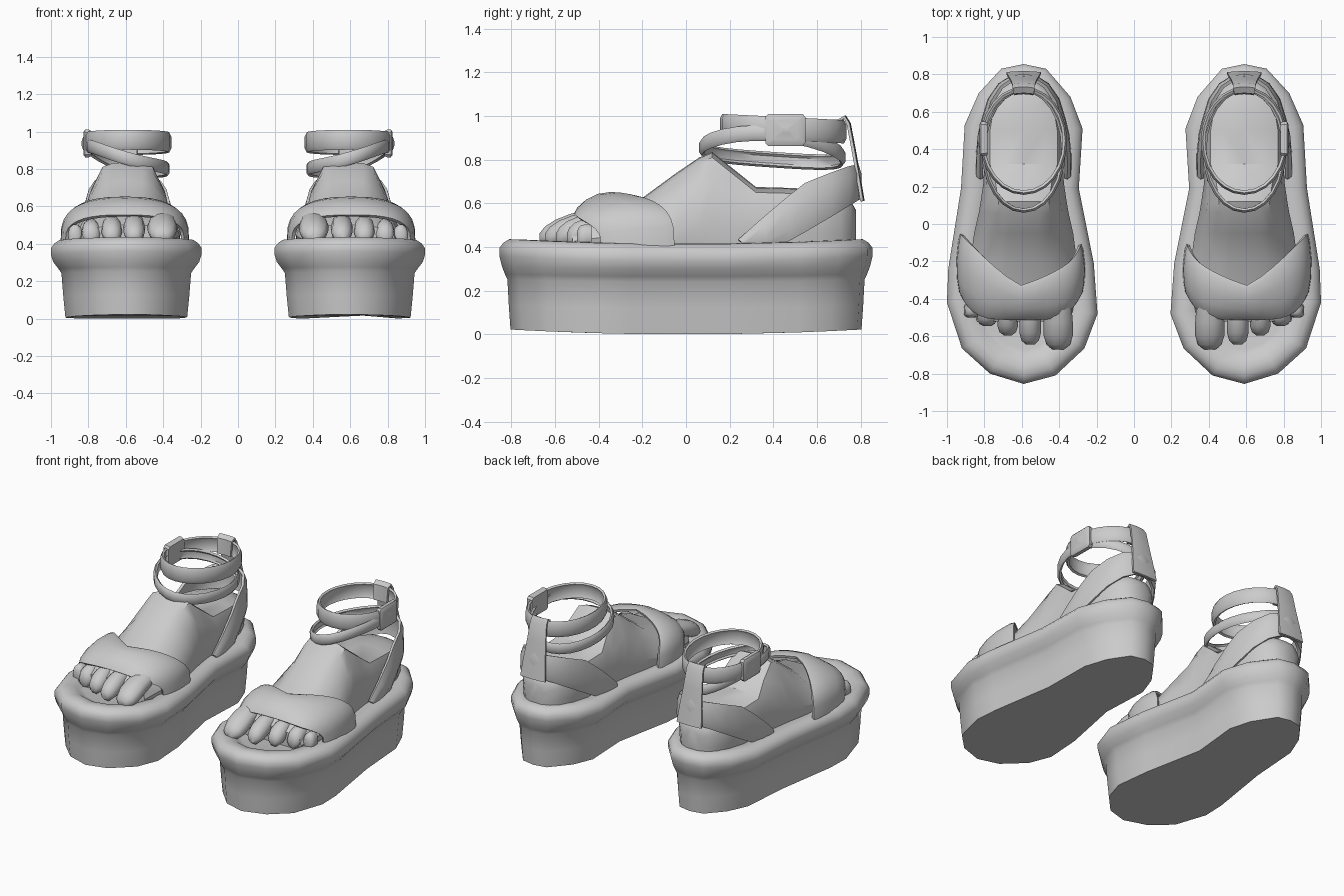
import bpy, bmesh, math
from mathutils import Vector

if "Cube" in bpy.data.objects:
    bpy.data.objects.remove(bpy.data.objects["Cube"])

grey = bpy.data.materials.new("plain grey")
grey.diffuse_color = (0.6, 0.6, 0.6, 1)
grey.use_nodes = True
grey.node_tree.nodes["Principled BSDF"].inputs["Base Color"].default_value = grey.diffuse_color
CX = 0.59  # centre line of one shoe


def build(name, rows, ring=False, caps=False, thick=0, angle=40):
    """Skin rows of points into a surface, thicken it and mirror it to the other shoe."""
    bm = bmesh.new()
    vs = [[bm.verts.new(p) for p in r] for r in rows]
    n = len(rows[0])
    for a, b in zip(vs, vs[1:]):
        for i in range(n if ring else n - 1):
            j = (i + 1) % n
            bm.faces.new((a[i], a[j], b[j], b[i]))
    if caps:
        bm.faces.new(vs[0][::-1])
        bm.faces.new(vs[-1])
    bmesh.ops.recalc_face_normals(bm, faces=bm.faces)
    me = bpy.data.meshes.new(name)
    bm.to_mesh(me)
    bm.free()
    me.materials.append(grey)
    ob = bpy.data.objects.new(name, me)
    bpy.context.collection.objects.link(ob)
    if thick:
        s = ob.modifiers.new("thickness", 'SOLIDIFY')
        s.thickness = thick
        s.offset = 0
    m = ob.modifiers.new("other shoe", 'MIRROR')
    m.use_clip = False
    m.use_mirror_merge = False
    bpy.ops.object.select_all(action='DESELECT')
    ob.select_set(True)
    bpy.context.view_layer.objects.active = ob
    bpy.ops.object.convert(target='MESH')
    bpy.ops.object.shade_smooth_by_angle(angle=math.radians(angle))
    return ob


# Platform sole: outline offset inwards at each height, less at toe and heel
outline = [Vector(p) for p in [
    (.59, -.855), (.77, -.80), (.92, -.665), (1.0, -.42), (.993, -.24), (.925, .19),
    (.905, .53), (.83, .70), (.71, .83), (.59, .855), (.47, .83), (.34, .68),
    (.275, .51), (.295, .19), (.215, -.21), (.195, -.48), (.265, -.665), (.42, -.81)]]


def inset(d, low):
    pts = []
    for i, p in enumerate(outline):
        t = outline[(i + 1) % len(outline)] - outline[i - 1]
        k = 1 - .35 * (p.y / .85) ** 4 if low else 1
        pts.append(p + Vector((-t.y, t.x)).normalized() * d * k)
    return pts


rows = []
for d, z in [(.08, 0), (.068, .12), (.058, .24), (.04, .265), (.012, .30), (0, .335), (0, .37),
             (.018, .395), (.045, .413), (.085, .415), (.125, .408), (.15, .39), (.18, .383)]:
    lift = .025 if z < .05 or z > .3 else .012
    rows.append([(p.x, p.y, z + lift * (p.y / .85) ** 2) for p in inset(d, z < .3)])
build("platform_sole", rows, ring=True, caps=True, angle=50)

# Foot: sections along y (y, base half width, top half width, top height)
rows = []
for y, w, t, top in [(-.52, .25, .20, .50), (-.38, .28, .17, .58), (-.2, .285, .14, .625),
                     (-.05, .265, .13, .735), (.06, .24, .135, .81), (.12, .23, .135, .835),
                     (.22, .215, .15, .755), (.32, .21, .18, .675), (.5, .20, .18, .67),
                     (.62, .18, .16, .655), (.71, .14, .12, .635), (.755, .095, .08, .61),
                     (.778, .04, .035, .57)]:
    h = top - .40
    half = [(w * .95, .39), (w, .40 + .25 * h), ((w + t) / 2 + .015, .40 + .65 * h),
            (t, top - .025), (t * .6, top - .004)]
    sec = half + [(0, top)] + [(-x, z) for x, z in reversed(half)]
    rows.append([(CX + x, y, z) for x, z in sec])
build("foot", rows, ring=True, caps=True, angle=35)

# Toes: tapered rounded fingers running forward and down
for i, (x, tip, r, rise) in enumerate([(.405, -.67, .078, .08), (.555, -.645, .058, .07),
                                       (.675, -.595, .055, .06), (.785, -.545, .052, .04),
                                       (.87, -.50, .04, .01)]):
    rows = []
    for f, s, k in [(0, .4, 0), (.1, .8, .1), (.3, 1, .35), (.6, 1, .7), (1, .9, 1)]:
        y = tip + f * (-.43 - tip)
        rows.append([(x + r * s * math.cos(a), y, .44 + rise * k + .06 * s * math.sin(a))
                     for a in [j * math.tau / 10 for j in range(10)]])
    build("toe_%d" % (i + 1), rows, ring=True, caps=True, angle=50)

# Wide strap over the toes, notched at the back
rows = []
for v, h, hw in [(0, .145, .31), (.08, .17, .322), (.3, .205, .333), (.6, .23, .335),
                 (.9, .238, .325), (1, .232, .315)]:
    row = []
    for k in range(19):
        a = math.pi * k / 18
        c, s = math.cos(a), max(0, math.sin(a))
        front = -.505 + .12 * abs(c) ** 4
        back = -.33 + (.275 * c if c > 0 else .15 * -c + .07 * c ** 8)
        row.append((.605 + hw * math.copysign(abs(c) ** .8, c),
                    front + v * (back - front), .405 + h * s ** .6))
    rows.append(row)
build("toe_strap", rows, thick=.018)

# Heel strap: rises from both sides of the sole around the heel (y, offset, low, high)
stations = [(.25, .235, .40, .43), (.36, .235, .40, .53), (.47, .225, .43, .625),
            (.55, .207, .475, .69), (.66, .175, .54, .735), (.74, .122, .59, .765),
            (.78, .06, .615, .775)]
path = stations + [(.79, 0, .62, .775)] + [(y, -x, a, b) for y, x, a, b in reversed(stations)]
rows = [[(CX + x * g, y + e, a + f * (b - a)) for y, x, a, b in path]
        for f, g, e in [(0, 1, 0), (.25, 1.05, .006), (.75, 1.03, .004), (1, .96, -.008)]]
build("heel_strap", rows, thick=.018)


# Ankle straps: slightly padded rings with a height rule
def ankle_ring(name, cy, rx, ry, width, height):
    rows = []
    for f, bulge in [(-.5, 0), (-.3, .01), (.3, .01), (.5, 0)]:
        row = []
        for k in range(24):
            a = math.tau * k / 24
            c, s = math.cos(a), math.sin(a)
            row.append((CX + (rx + bulge) * c, cy + (ry + bulge) * s, height(c, s) + f * width))
        rows.append(row)
    build(name, rows, ring=True, thick=.015)


ankle_ring("upper_ankle_strap", .445, .216, .272, .10, lambda c, s: .942 - .014 * s)
ankle_ring("lower_ankle_strap", .395, .208, .318, .062,
           lambda c, s: .833 - .022 * s + .06 * c + .027 * c * c)

# Heel tab: tapered strip folded over the upper strap
build("heel_tab", [[(CX + hw * k, y + .006 * (1 - k * k), z) for k in (-1, -.6, 0, .6, 1)]
                   for z, y, hw in [(.61, .805, .092), (.72, .787, .082), (.85, .764, .068),
                                    (.965, .742, .06), (.995, .725, .058), (.98, .700, .056),
                                    (.88, .695, .05)]], thick=.014)

# Buckle: rounded plate with a raised centre on the outer side
rows = []
for x, w, h in [(.782, .085, .066), (.797, .092, .074), (.817, .092, .074),
                (.825, .08, .063), (.825, .055, .042), (.836, .015, .012)]:
    rows.append([(x, .455 + w * a, .936 + h * b) for a, b in
                 [(-1, -.8), (-.85, -1), (.85, -1), (1, -.8), (1, .8), (.85, 1), (-.85, 1), (-1, .8)]])
build("buckle", rows, ring=True, caps=True, angle=30)
